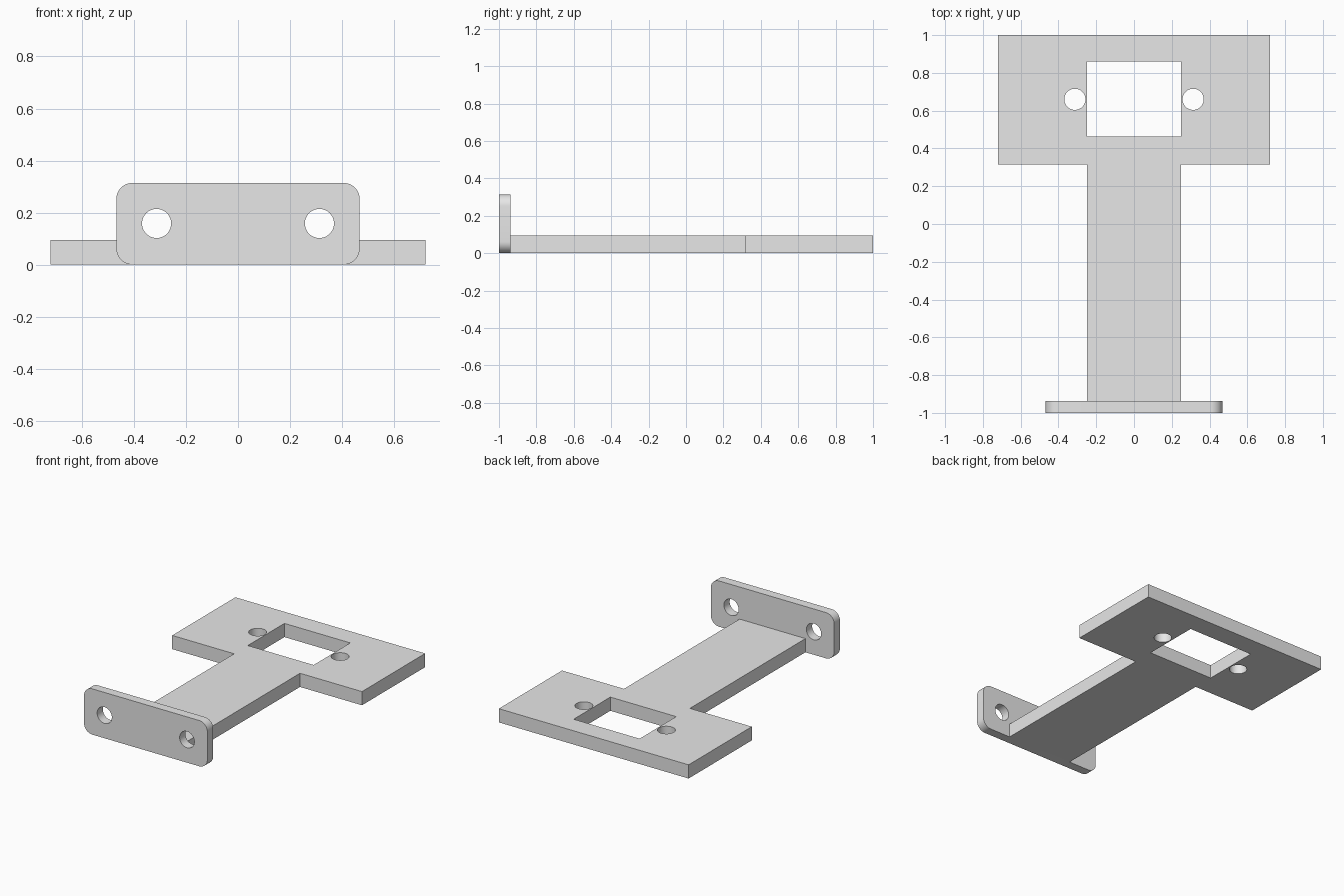
import bpy
import bmesh
from math import cos, sin, pi, radians
from mathutils import Matrix

cube = bpy.data.objects.get("Cube")
if cube:
    bpy.data.objects.remove(cube, do_unlink=True)

grey = bpy.data.materials.new("light_grey")
grey.use_nodes = True
grey.diffuse_color = (0.8, 0.8, 0.8, 1)
grey.node_tree.nodes["Principled BSDF"].inputs["Base Color"].default_value = (0.8, 0.8, 0.8, 1)


def arc(cx, cy, r, start, end, steps):
    """Points along an arc, angles in degrees."""
    angles = [radians(start + (end - start) * i / steps) for i in range(steps + 1)]
    return [(cx + r * cos(a), cy + r * sin(a)) for a in angles]


def circle(cx, cy, r):
    return arc(cx, cy, r, 0, 360, 48)[:-1]


def rect(x, y0, y1):
    return [(-x, y0), (x, y0), (x, y1), (-x, y1)]


def rounded_rect(x, y0, y1, r):
    return (arc(x - r, y0 + r, r, -90, 0, 10) + arc(x - r, y1 - r, r, 0, 90, 10)
            + arc(r - x, y1 - r, r, 90, 180, 10) + arc(r - x, y0 + r, r, 180, 270, 10))


def plate(name, loops, thickness, matrix=Matrix()):
    """Fill an outline with holes, extrude it upward, then place it."""
    bm = bmesh.new()
    for loop in loops:
        verts = [bm.verts.new((x, y, 0)) for x, y in loop]
        for a, b in zip(verts, verts[1:] + verts[:1]):
            bm.edges.new((a, b))
    bmesh.ops.triangle_fill(bm, edges=bm.edges[:], use_beauty=True, normal=(0, 0, 1))
    top = bmesh.ops.extrude_face_region(bm, geom=bm.faces[:])["geom"]
    moved = [v for v in top if isinstance(v, bmesh.types.BMVert)]
    bmesh.ops.translate(bm, verts=moved, vec=(0, 0, thickness))
    bmesh.ops.recalc_face_normals(bm, faces=bm.faces[:])
    bm.transform(matrix)
    mesh = bpy.data.meshes.new(name)
    bm.to_mesh(mesh)
    bm.free()
    mesh.materials.append(grey)
    mesh.shade_smooth()
    mesh.set_sharp_from_angle(angle=radians(30))
    obj = bpy.data.objects.new(name, mesh)
    bpy.context.collection.objects.link(obj)
    return obj


FLANGE = 0.0625
ARM = 0.25

# T-shaped base: arm and wide head with a window and two bolt holes
half = [(ARM, FLANGE - 1), (ARM, 0.315), (0.72, 0.315), (0.72, 1)]
outline = half + [(-x, y) for x, y in reversed(half)]
plate("base_plate",
      [outline, rect(ARM, 0.463, 0.86)] + [circle(s * 0.313, 0.66, 0.056) for s in (-1, 1)],
      0.094)

# Upright rounded flange across the front end of the arm
upright = Matrix.Translation((0, FLANGE - 1, 0)) @ Matrix.Rotation(pi / 2, 4, 'X')
plate("front_flange",
      [rounded_rect(0.468, 0, 0.314, FLANGE)] + [circle(s * 0.313, 0.158, 0.056) for s in (-1, 1)],
      FLANGE, upright)
